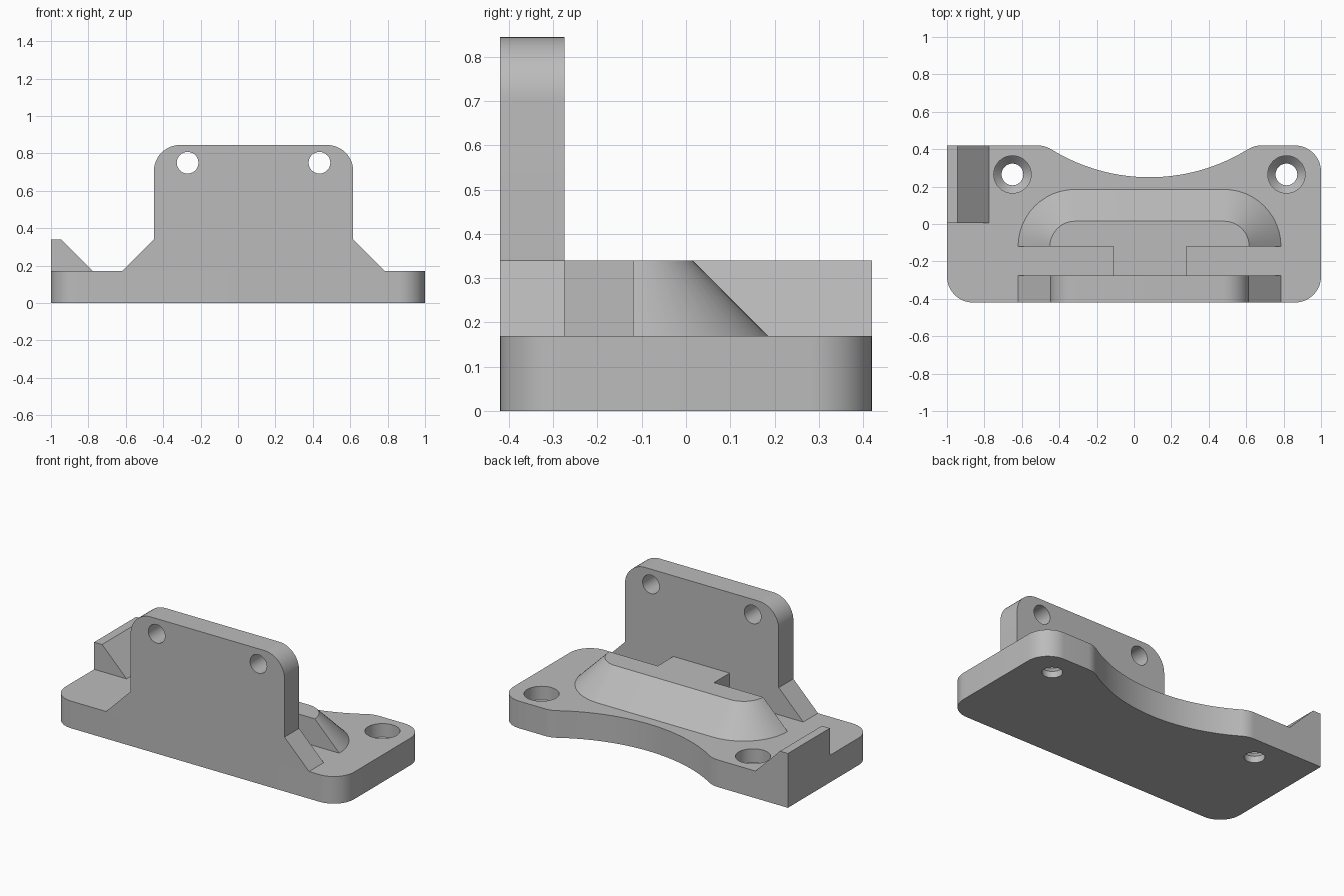
import bpy, bmesh
from math import cos, sin, radians, degrees, atan2, sqrt

if "Cube" in bpy.data.objects:
    bpy.data.objects.remove(bpy.data.objects["Cube"], do_unlink=True)

MID = 0.083      # symmetry line of the plate, rail and rear scallop
BASE_TOP = 0.17
STEP_TOP = 0.34
FRONT, BACK = -0.42, 0.42
PLATE_BACK = -0.275
RAIL_FRONT = -0.12

grey = bpy.data.materials.new("plain grey")
grey.use_nodes = True
colour = (0.5, 0.5, 0.5, 1)
grey.diffuse_color = colour
grey.node_tree.nodes["Principled BSDF"].inputs["Base Color"].default_value = colour


def arc(cx, cy, r, start, end, n=12):
    angles = [radians(start + (end - start) * i / n) for i in range(n + 1)]
    return [(cx + r * cos(a), cy + r * sin(a)) for a in angles]


def loft(name, rings):
    """Skin a stack of equal-length point rings and cap both ends."""
    bm = bmesh.new()
    loops = [[bm.verts.new(p) for p in ring] for ring in rings]
    for a, b in zip(loops, loops[1:]):
        for i in range(len(a)):
            j = (i + 1) % len(a)
            bm.faces.new((a[i], a[j], b[j], b[i]))
    bm.faces.new(loops[0])
    bm.faces.new(loops[-1])
    bmesh.ops.recalc_face_normals(bm, faces=bm.faces)
    mesh = bpy.data.meshes.new(name)
    bm.to_mesh(mesh)
    bm.free()
    mesh.materials.append(grey)
    obj = bpy.data.objects.new(name, mesh)
    bpy.context.collection.objects.link(obj)
    return obj


def slab(name, outline, z0, z1):
    return loft(name, [[(x, y, z) for x, y in outline] for z in (z0, z1)])


def upright(name, outline, y0, y1):
    return loft(name, [[(x, y, z) for x, z in outline] for y in (y0, y1)])


def cut(obj, cutter):
    mod = obj.modifiers.new("hole", 'BOOLEAN')
    mod.operation = 'DIFFERENCE'
    mod.solver = 'EXACT'
    mod.object = cutter
    select(obj)
    bpy.ops.object.modifier_apply(modifier=mod.name)
    bpy.data.objects.remove(cutter, do_unlink=True)


def select(obj):
    bpy.ops.object.select_all(action='DESELECT')
    obj.select_set(True)
    bpy.context.view_layer.objects.active = obj


# Base: rounded corners, one square rear corner, filleted scallop at the back
R, r = 1.0, 0.14
scallop_y = 0.25 + R
drop = scallop_y - (BACK - r)
reach = sqrt((R + r) ** 2 - drop ** 2)
tilt = degrees(atan2(reach, drop))
outline = (arc(-1 + r, FRONT + r, r, 180, 270)
           + arc(1 - r, FRONT + r, r, 270, 360)
           + arc(1 - r, BACK - r, r, 0, 90)
           + arc(MID + reach, BACK - r, r, 90, 90 + tilt, 8)
           + arc(MID, scallop_y, R, 270 + tilt, 270 - tilt, 32)[1:-1]
           + arc(MID - reach, BACK - r, r, 90 - tilt, 90, 8)
           + [(-1, BACK)])
base = slab("base", outline, 0, BASE_TOP)

# Counterbored screw holes with a conical seat
for x in (-0.65, 0.815):
    profile = [(0.058, -0.1), (0.058, 0.04), (0.1, 0.085), (0.1, 0.3)]
    rings = [[(px, py, z) for px, py in arc(x, 0.265, rad, 0, 360, 40)[:-1]]
             for rad, z in profile]
    cut(base, loft("screw_cutter", rings))

# Upright plate with flared feet and rounded top corners
half, flare, top = 0.533, 0.703, 0.845
outline = ([(MID - flare, BASE_TOP), (MID + flare, BASE_TOP), (MID + half, STEP_TOP)]
           + arc(MID + half - r, top - r, r, 0, 90)
           + arc(MID - half + r, top - r, r, 90, 180)
           + [(MID - half, STEP_TOP)])
plate = upright("upright_plate", outline, FRONT, PLATE_BACK)
for side in (-1, 1):
    circle = arc(MID + side * 0.3525, 0.75, 0.058, 0, 360, 40)[:-1]
    cut(plate, upright("plate_cutter", circle, -0.6, -0.1))


# Raised rail behind the plate, sloping outward on three sides
def rail_ring(radius, z):
    offset = half - 0.135
    points = (arc(MID + offset, RAIL_FRONT, radius, 0, 90)
              + arc(MID - offset, RAIL_FRONT, radius, 90, 180))
    return [(x, y, z) for x, y in points]


rail = loft("raised_rail", [rail_ring(0.305, BASE_TOP), rail_ring(0.135, STEP_TOP)])

# Bridge block joining rail and plate
bridge = slab("bridge_block", [(-0.11, PLATE_BACK), (0.28, PLATE_BACK),
                               (0.28, RAIL_FRONT), (-0.11, RAIL_FRONT)],
              BASE_TOP, STEP_TOP)

# Wedge-shaped stop at the square corner
stop = upright("corner_stop", [(-1, BASE_TOP), (-0.775, BASE_TOP),
                               (-0.945, STEP_TOP), (-1, STEP_TOP)], 0.005, BACK)

for obj in (base, plate, rail, bridge, stop):
    select(obj)
    bpy.ops.object.shade_smooth_by_angle(angle=radians(25))
